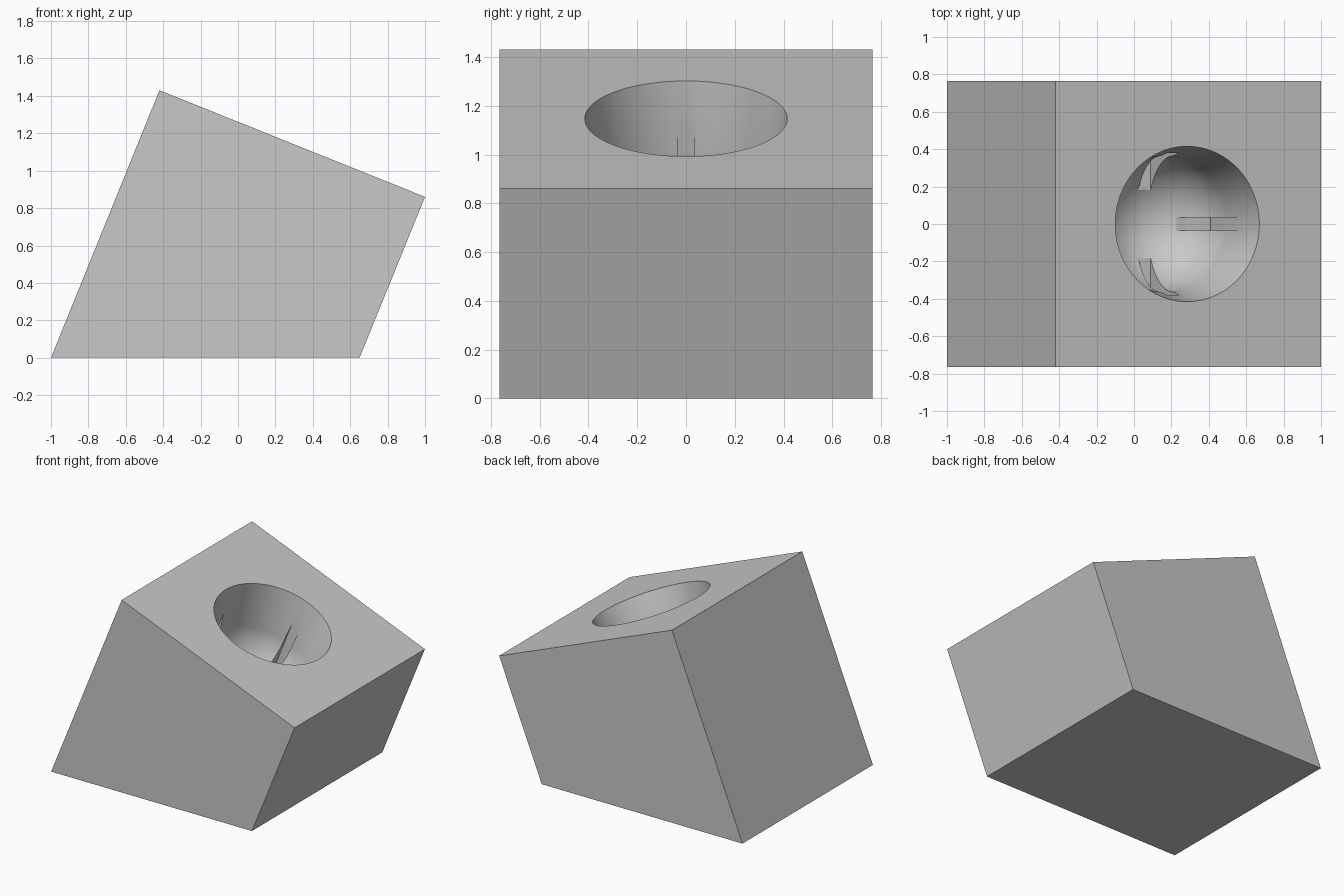
import bpy, bmesh, math
from mathutils import Matrix, Vector

if "Cube" in bpy.data.objects:
    bpy.data.objects.remove(bpy.data.objects["Cube"], do_unlink=True)

grey = bpy.data.materials.new("light grey")
grey.use_nodes = True
grey.diffuse_color = (0.58, 0.58, 0.58, 1)
grey.node_tree.nodes["Principled BSDF"].inputs["Base Color"].default_value = grey.diffuse_color


def add_object(name, bm):
    bmesh.ops.recalc_face_normals(bm, faces=bm.faces)
    mesh = bpy.data.meshes.new(name)
    bm.to_mesh(mesh)
    bm.free()
    mesh.materials.append(grey)
    obj = bpy.data.objects.new(name, mesh)
    bpy.context.collection.objects.link(obj)
    return obj


# Tilted block: a four-sided profile extruded front to back
HALF_DEPTH = 0.765
PROFILE = [(-1, 0), (0.65, 0), (1, 0.86), (-0.42, 1.43)]
bm = bmesh.new()
face = bm.faces.new([bm.verts.new((x, -HALF_DEPTH, z)) for x, z in PROFILE])
new = bmesh.ops.extrude_face_region(bm, geom=[face])["geom"]
bmesh.ops.translate(bm, vec=(0, 2 * HALF_DEPTH, 0),
                    verts=[v for v in new if isinstance(v, bmesh.types.BMVert)])
block = add_object("tilted_block", bm)

# Frame on the sloping top: local z points out of the face
tilt = math.atan2(0.57, 1.42)
frame = Matrix.Translation((0.285, 0, 1.147)) @ Matrix.Rotation(tilt, 4, "Y")

# Socket cutter: tapered wall ending in a round bowl
RIM, BOWL, WALL = 0.415, 0.365, 0.3
lip = 0.06
points = [(RIM + (RIM - BOWL) / WALL * lip, lip), (RIM, 0)]
steps = 16
for i in range(steps + 1):
    a = math.pi / 2 * i / steps
    points.append((BOWL * math.cos(a), -WALL - BOWL * math.sin(a)))
points[-1] = (0, -WALL - BOWL)
bm = bmesh.new()
verts = [bm.verts.new((0, 0, lip))] + [bm.verts.new((r, 0, z)) for r, z in points]
edges = [bm.edges.new(pair) for pair in zip(verts, verts[1:])]
bmesh.ops.spin(bm, geom=verts + edges, axis=(0, 0, 1), cent=(0, 0, 0),
               angle=math.tau, steps=96, use_duplicate=False)
bmesh.ops.remove_doubles(bm, verts=bm.verts, dist=0.0005)
cutters = [add_object("socket_cutter", bm)]

# Crossed slot cutters: four narrow grooves down the socket wall
for name, size in (("slot_cutter_long", (0.76, 0.07, 0.5)),
                   ("slot_cutter_cross", (0.07, 0.76, 0.5))):
    bm = bmesh.new()
    bmesh.ops.create_cube(bm, size=1)
    bmesh.ops.scale(bm, vec=size, verts=bm.verts)
    bmesh.ops.translate(bm, vec=(0, 0, -0.365), verts=bm.verts)
    cutters.append(add_object(name, bm))

# Carve the socket and the slots
bpy.ops.object.select_all(action="DESELECT")
block.select_set(True)
bpy.context.view_layer.objects.active = block
for cutter in cutters:
    cutter.matrix_world = frame
    cutter.hide_render = True
    mod = block.modifiers.new(cutter.name, "BOOLEAN")
    mod.operation = "DIFFERENCE"
    mod.solver = "EXACT"
    mod.object = cutter
bpy.context.view_layer.update()
for cutter in cutters:
    bpy.ops.object.modifier_apply(modifier=cutter.name)
for cutter in cutters:
    bpy.data.objects.remove(cutter, do_unlink=True)

bpy.ops.object.shade_smooth_by_angle(angle=math.radians(25))
